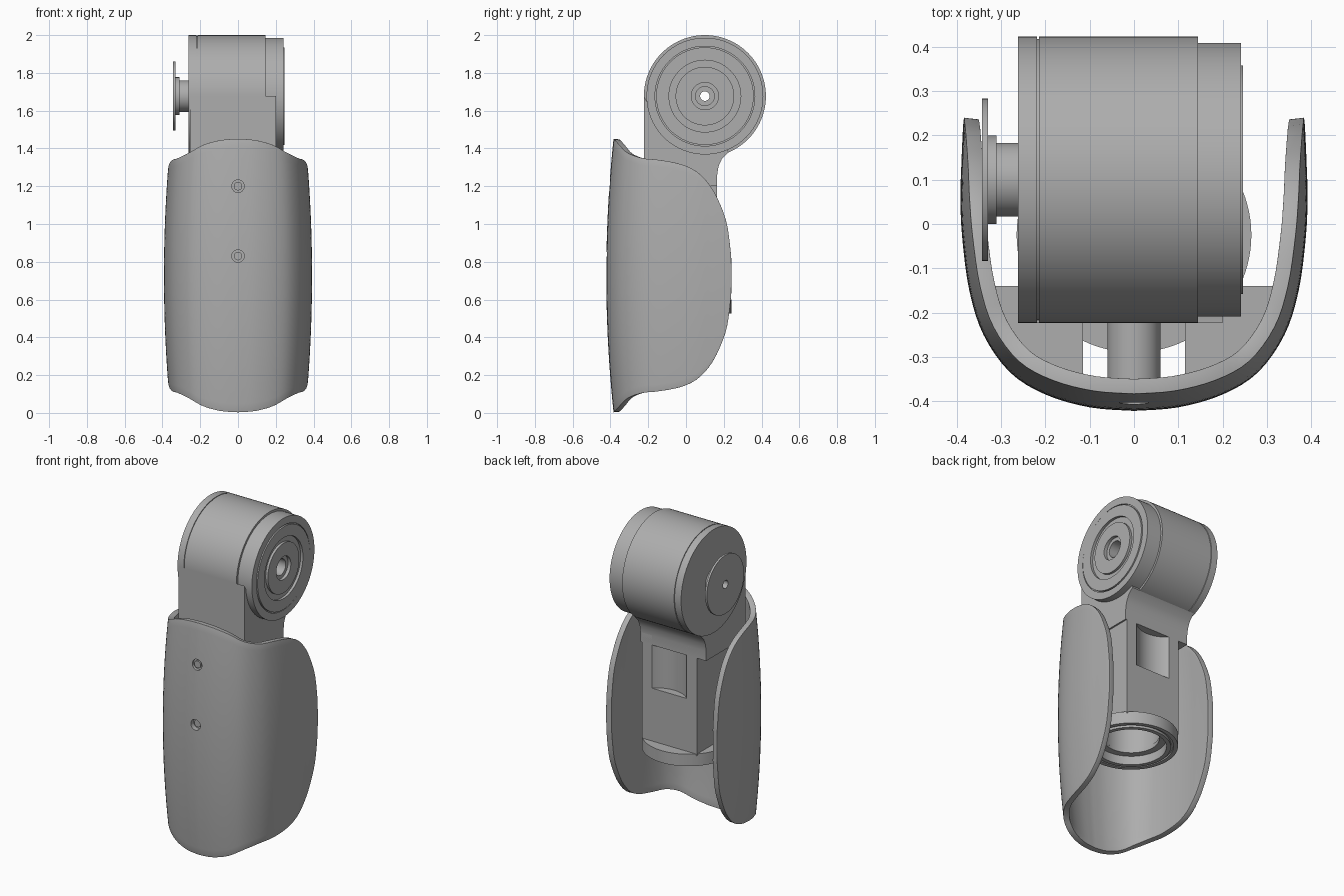
import bpy, bmesh, math
from mathutils import Matrix, Vector

if "Cube" in bpy.data.objects:
    bpy.data.objects.remove(bpy.data.objects["Cube"], do_unlink=True)

grey = bpy.data.materials.new("satin grey")
grey.use_nodes = True
GREY = (0.42, 0.42, 0.42, 1)
grey.diffuse_color = GREY
grey.node_tree.nodes["Principled BSDF"].inputs["Base Color"].default_value = GREY
grey.node_tree.nodes["Principled BSDF"].inputs["Roughness"].default_value = 0.6

HEAD = Vector((0, 0.1, 1.677))      # joint axis centre
MID = 0.727                         # shell mid height
SCREWS = (0.83, 1.2)
TO_X = Matrix.Rotation(math.pi / 2, 4, 'Y')
TO_Y = Matrix.Rotation(-math.pi / 2, 4, 'X')


def make(name, bm, fix=True):
    if fix:
        bmesh.ops.recalc_face_normals(bm, faces=bm.faces[:])
    mesh = bpy.data.meshes.new(name)
    bm.to_mesh(mesh)
    bm.free()
    ob = bpy.data.objects.new(name, mesh)
    bpy.context.collection.objects.link(ob)
    mesh.materials.append(grey)
    return ob


def select(ob):
    bpy.ops.object.select_all(action='DESELECT')
    ob.select_set(True)
    bpy.context.view_layer.objects.active = ob


def modify(ob, kind, **settings):
    select(ob)
    mod = ob.modifiers.new(kind.lower(), kind)
    for key, value in settings.items():
        setattr(mod, key, value)
    bpy.ops.object.modifier_apply(modifier=mod.name)


def cut(ob, cutter):
    cutter.hide_render = True
    modify(ob, 'BOOLEAN', operation='DIFFERENCE', solver='EXACT', object=cutter)
    bpy.data.objects.remove(cutter, do_unlink=True)


def smooth(ob, angle=35):
    select(ob)
    bpy.ops.object.shade_smooth_by_angle(angle=math.radians(angle))


def lathe(name, profile, matrix, steps=96):
    """Spin a closed (radius, height) profile around local z."""
    bm = bmesh.new()
    rings = []
    for i in range(steps):
        a = 2 * math.pi * i / steps
        rings.append([bm.verts.new(matrix @ Vector((r * math.cos(a), r * math.sin(a), h)))
                      for r, h in profile])
    n = len(profile)
    for i in range(steps):
        a, b = rings[i], rings[(i + 1) % steps]
        for j in range(n):
            k = (j + 1) % n
            bm.faces.new((a[j], b[j], b[k], a[k]))
    return make(name, bm)


def rod(name, radius, start, end, rotation=Matrix()):
    bm = bmesh.new()
    start, end = Vector(start), Vector(end)
    bmesh.ops.create_cone(bm, cap_ends=True, segments=48, radius1=radius, radius2=radius,
                          depth=(end - start).length,
                          matrix=Matrix.Translation((start + end) / 2) @ rotation)
    return make(name, bm)


def prism(name, outline, direction):
    bm = bmesh.new()
    face = bm.faces.new([bm.verts.new(p) for p in outline])
    out = bmesh.ops.extrude_face_region(bm, geom=[face])
    bmesh.ops.translate(bm, vec=direction,
                        verts=[v for v in out["geom"] if isinstance(v, bmesh.types.BMVert)])
    return make(name, bm)


def spline(points, steps):
    """Smooth curve through the points."""
    result = []
    for i in range(len(points) - 1):
        p = [Vector(points[min(max(i + k, 0), len(points) - 1)]) for k in (-1, 0, 1, 2)]
        for s in range(steps):
            t = s / steps
            result.append(0.5 * (2 * p[1] + (p[2] - p[0]) * t
                          + (2 * p[0] - 5 * p[1] + 4 * p[2] - p[3]) * t * t
                          + (3 * p[1] - p[0] - 3 * p[2] + p[3]) * t ** 3))
    return result + [Vector(points[-1])]


# Curved outer shell: half of a U plan as (x, y, half height), mirrored
half = [(0, -.422, .724), (.1, -.414, .717), (.2, -.385, .692), (.28, -.335, .65),
        (.34, -.25, .622), (.372, -.15, .612), (.388, -.03, .59), (.392, .06, .55),
        (.39, .13, .48), (.388, .18, .39), (.386, .22, .27), (.384, .24, .1)]
plan = spline(half, 4)
plan = [Vector((-p.x, p.y, p.z)) for p in reversed(plan[1:])] + plan
bm = bmesh.new()
ROWS = 32
grid = []
for p in plan:
    column = []
    for j in range(ROWS + 1):
        dz = p.z * (2 * j / ROWS - 1)
        barrel = 1 - 0.09 * (dz / 0.72) ** 2
        column.append(bm.verts.new((p.x * barrel, p.y * barrel, MID + dz)))
    grid.append(column)
for a, b in zip(grid, grid[1:]):
    for j in range(ROWS):
        bm.faces.new((a[j], b[j], b[j + 1], a[j + 1]))
shell = make("outer_shell", bm, fix=False)
modify(shell, 'SOLIDIFY', thickness=0.034, offset=-1)
modify(shell, 'BEVEL', width=0.011, segments=3, limit_method='ANGLE',
       angle_limit=math.radians(50))
for z in SCREWS:
    cut(shell, rod("hole_cutter", 0.033, (0, -.6, z), (0, -.3, z), TO_Y))
smooth(shell)

# Screws and round spacers behind the shell
for z in SCREWS:
    rod_ob = rod("shell_spacer", 0.06, (0, -.39, z), (0, -.15, z), TO_Y)
    smooth(rod_ob)
    smooth(rod("shell_screw", 0.022, (0, -.4, z), (0, -.38, z), TO_Y))

# Joint head with end cap, output disc and ringed bearing face
head_profile = [(.025, -.343), (.183, -.343), (.183, -.33), (.1, -.33), (.1, -.31),
                (.083, -.31), (.083, -.262), (.323, -.262), (.323, -.219), (.318, -.219),
                (.318, -.214), (.323, -.214), (.323, .145), (.309, .145), (.309, .242),
                (.264, .242), (.264, .234), (.258, .234), (.258, .246), (.19, .246),
                (.19, .23), (.155, .23), (.155, .245), (.072, .245), (.072, .225),
                (.05, .225), (.05, .16), (.025, .16)]
smooth(lathe("joint_head", head_profile, Matrix.Translation(HEAD) @ TO_X))

# Neck: flat front, concave sweep at the back
neck_side = [(-.223, 1.677), (-.223, 1.2), (.165, 1.2), (.165, 1.26), (.172, 1.305),
             (.19, 1.345), (.225, 1.38), (.2, 1.45), (-.1, 1.45)]
neck = prism("neck", [(-.255, y, z) for y, z in neck_side], (.455, 0, 0))
cut(neck, rod("bore_cutter", 0.3, HEAD - Vector((.24, 0, 0)), HEAD + Vector((.3, 0, 0)), TO_X))
smooth(neck)

# Main body with a scooped back and an open bottom
W = 0.19
body = prism("body", [(-W, -.2, .59), (W, -.2, .59), (W, .165, .59), (-W, .165, .59)],
             (0, 0, .67))
cut(body, rod("scoop_cutter", 0.17, (0, .285, .93), (0, .285, 1.4)))
cut(body, rod("bore_cutter", 0.165, (0, -.02, .5), (0, -.02, .78)))
smooth(body)

# Stepped ring closing the lower end
ring_profile = [(.2, .52), (.225, .52), (.225, .535), (.24, .535), (.24, .525), (.265, .525),
                (.265, .6), (.16, .6), (.16, .575), (.2, .575)]
smooth(lathe("bottom_ring", ring_profile, Matrix.Translation((0, -.025, 0))))

# Side blocks joining the body to the shell
block = [(.115, -.14), (.355, -.14), (.335, -.22), (.275, -.31), (.2, -.36), (.115, -.385)]
for side, name in ((1, "left_block"), (-1, "right_block")):
    prism(name, [(side * x, y, .6) for x, y in block], (0, 0, .6))
